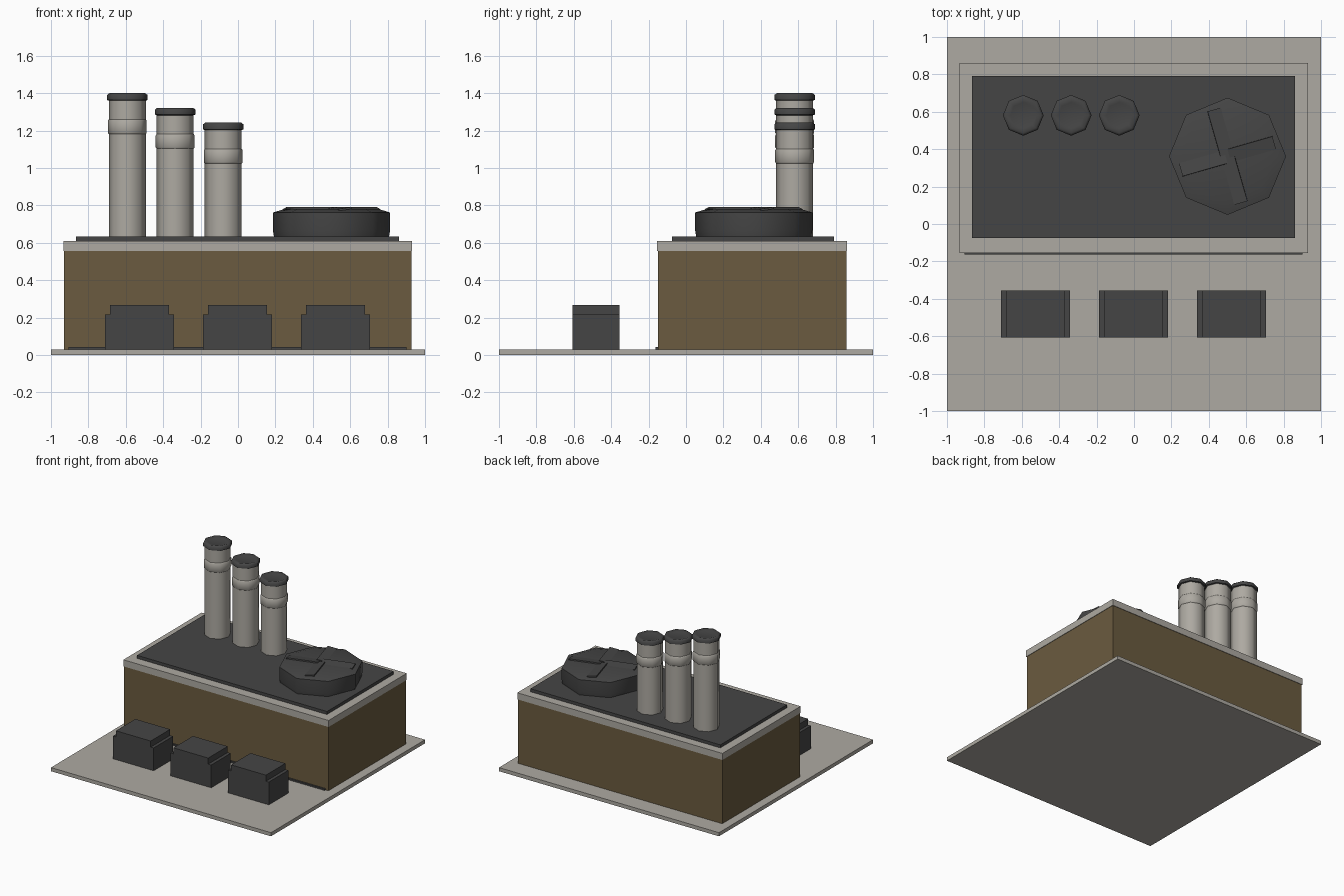
import bpy, math
from mathutils import Matrix

if "Cube" in bpy.data.objects:
    bpy.data.objects.remove(bpy.data.objects["Cube"])


def material(name, rgb):
    m = bpy.data.materials.new(name)
    m.diffuse_color = (*rgb, 1)
    m.use_nodes = True
    m.node_tree.nodes["Principled BSDF"].inputs["Base Color"].default_value = m.diffuse_color
    return m


GREY = material("concrete grey", (0.42, 0.40, 0.36))
BROWN = material("wall brown", (0.145, 0.104, 0.05))
DARK = material("dark grey", (0.06, 0.06, 0.06))


def add_mesh(name, verts, faces, mat):
    me = bpy.data.meshes.new(name)
    me.from_pydata(verts, [], faces)
    me.materials.append(mat)
    ob = bpy.data.objects.new(name, me)
    bpy.context.collection.objects.link(ob)
    return ob


def box(name, x, y, z, mat):
    verts = [(a, b, c) for c in z for b in y for a in x]
    faces = [(0, 2, 3, 1), (4, 5, 7, 6), (0, 1, 5, 4),
             (2, 6, 7, 3), (0, 4, 6, 2), (1, 3, 7, 5)]
    return add_mesh(name, verts, faces, mat)


def lathe(name, cx, cy, profile, mat, n=8):
    """Spin (radius, z) points, bottom to top, with closed ends."""
    verts = [(cx + r * math.cos(2 * math.pi * i / n),
              cy + r * math.sin(2 * math.pi * i / n), z)
             for r, z in profile for i in range(n)]
    faces = [(k * n + i, k * n + (i + 1) % n, (k + 1) * n + (i + 1) % n, (k + 1) * n + i)
             for k in range(len(profile) - 1) for i in range(n)]
    faces.append(tuple(reversed(range(n))))
    last = (len(profile) - 1) * n
    faces.append(tuple(range(last, last + n)))
    ob = add_mesh(name, verts, faces, mat)
    ob.data.shade_smooth()
    ob.data.set_sharp_from_angle(angle=math.radians(60))
    return ob


# Ground slab, walls, roof trim and roof sheet
box("base_slab", (-1, 1), (-1, 1), (0, 0.03), GREY)
box("walls", (-0.93, 0.927), (-0.15, 0.857), (0.03, 0.556), BROWN)
box("roof_trim", (-0.934, 0.931), (-0.154, 0.861), (0.556, 0.61), GREY)
box("roof_sheet", (-0.865, 0.861), (-0.075, 0.79), (0.61, 0.635), DARK)
box("front_sill", (-0.906, 0.9), (-0.163, -0.15), (0.03, 0.042), DARK)

# Stepped crates in the yard: one cross-section pulled along y
for i, cx in enumerate((-0.526, -0.003, 0.521)):
    half = [(0.185, 0.03), (0.185, 0.217), (0.158, 0.217), (0.158, 0.267)]
    sec = half + [(-a, z) for a, z in reversed(half)]
    k = len(sec)
    verts = [(cx + a, y, z) for y in (-0.608, -0.355) for a, z in sec]
    faces = [tuple(reversed(range(k))), tuple(range(k, 2 * k))]
    faces += [(j, (j + 1) % k, k + (j + 1) % k, k + j) for j in range(k)]
    faces[0], faces[1] = faces[0][::-1], faces[1][::-1]
    # orient faces outwards
    faces = [faces[0][::-1], faces[1][::-1]] + [f for f in faces[2:]]
    ob = add_mesh(f"crate_{i + 1}", verts, faces, DARK)
    import bmesh
    bm = bmesh.new()
    bm.from_mesh(ob.data)
    bmesh.ops.recalc_face_normals(bm, faces=bm.faces)
    bm.to_mesh(ob.data)
    bm.free()

# Chimneys, each with a band and a dark cap
for i, (cx, top) in enumerate(((-0.592, 1.40), (-0.336, 1.322), (-0.079, 1.243))):
    cy = 0.581
    lathe(f"chimney_{i + 1}", cx, cy, [(0.099, 0.0), (0.099, top - 0.03)], GREY)
    lathe(f"chimney_band_{i + 1}", cx, cy,
          [(0.097, top - 0.222), (0.104, top - 0.212),
           (0.104, top - 0.148), (0.097, top - 0.138)], GREY)
    lathe(f"chimney_cap_{i + 1}", cx, cy,
          [(0.097, top - 0.041), (0.109, top - 0.036), (0.109, top - 0.01),
           (0.095, top), (0.07, top - 0.008)], DARK)

# Roof fan housing
fx, fy = 0.5, 0.362
lathe("fan_housing", fx, fy,
      [(0.308, 0.635), (0.313, 0.665), (0.313, 0.762), (0.25, 0.781), (0.02, 0.781)], DARK)

# Four pitched fan blades
for i in range(4):
    b = box(f"fan_blade_{i + 1}", (0.01, 0.26), (-0.037, 0.037), (-0.005, 0.005), DARK)
    b.data.transform(Matrix.Translation((fx, fy, 0.781))
                     @ Matrix.Rotation(math.radians(16 + 90 * i), 4, 'Z')
                     @ Matrix.Rotation(math.radians(8), 4, 'X'))
